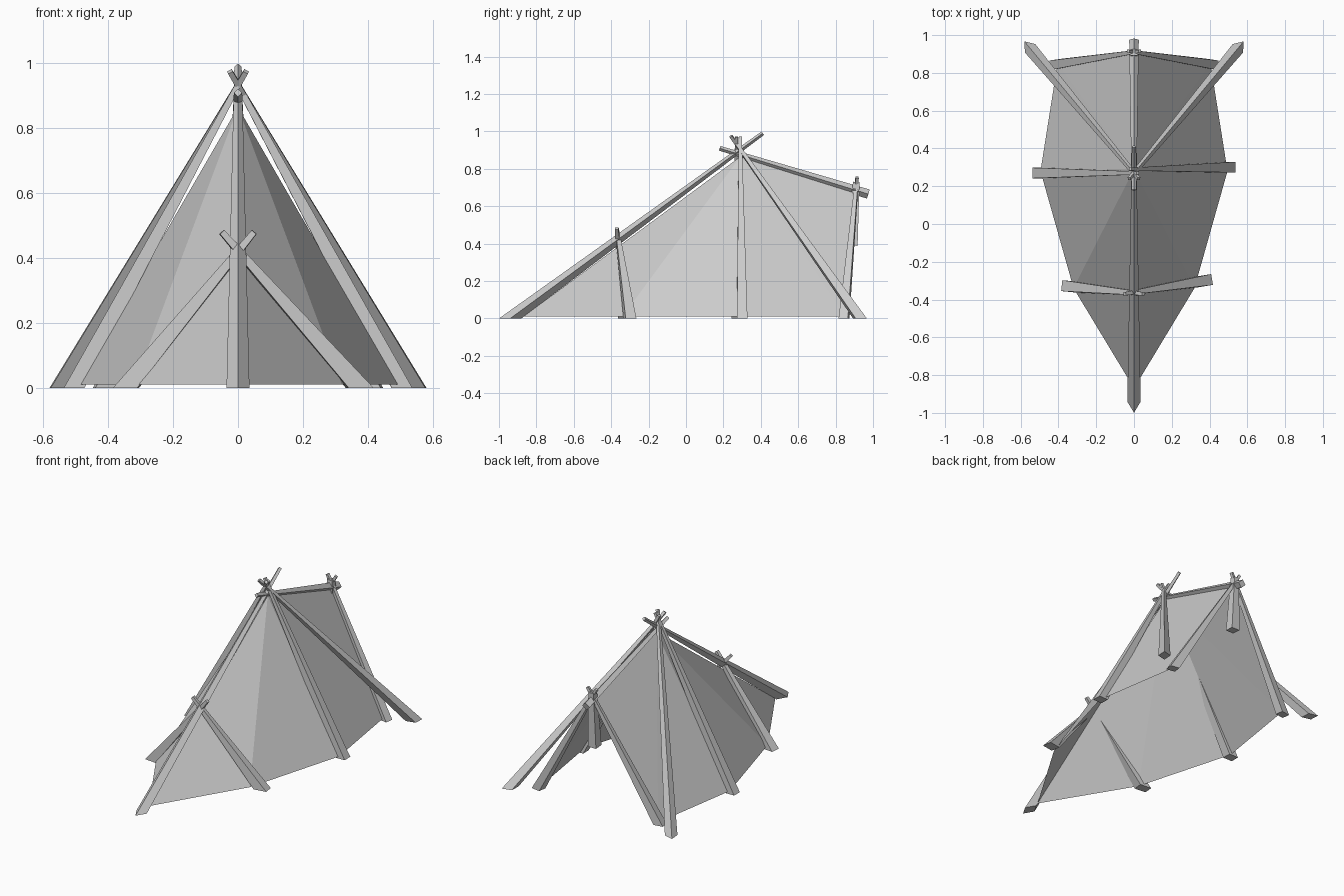
import bpy
import bmesh
import math
from mathutils import Vector

cube = bpy.data.objects.get("Cube")
if cube:
    bpy.data.objects.remove(cube, do_unlink=True)

grey = bpy.data.materials.new("pale_grey")
grey.use_nodes = True
colour = (0.6, 0.6, 0.6, 1)
grey.diffuse_color = colour
grey.node_tree.nodes["Principled BSDF"].inputs["Base Color"].default_value = colour


def add_object(name, bm):
    mesh = bpy.data.meshes.new(name)
    bm.to_mesh(mesh)
    bm.free()
    mesh.materials.append(grey)
    obj = bpy.data.objects.new(name, mesh)
    bpy.context.collection.objects.link(obj)
    return obj


def pole(name, foot, tip, foot_width, tip_width, edge_up=False, grounded=True):
    """Tapered square pole; a grounded foot is cut level with the ground."""
    foot, tip = Vector(foot), Vector(tip)
    axis = (tip - foot).normalized()
    side = axis.cross(Vector((0, 0, 1)))
    side = side.normalized() if side.length > 0.05 else Vector((1, 0, 0))
    up = side.cross(axis)
    start = 0 if edge_up else math.pi / 4
    bm = bmesh.new()
    rings = []
    for centre, width in ((foot, foot_width), (tip, tip_width)):
        ring = []
        for i in range(4):
            angle = start + i * math.pi / 2
            offset = (side * math.cos(angle) + up * math.sin(angle)) * width * math.sqrt(0.5)
            if grounded and centre is foot:
                offset -= axis * (offset.z / axis.z)
            ring.append(bm.verts.new(centre + offset))
        rings.append(ring)
    low, high = rings
    for i in range(4):
        j = (i + 1) % 4
        bm.faces.new((low[i], low[j], high[j], high[i]))
    bm.faces.new(low[::-1])
    bm.faces.new(high)
    bmesh.ops.recalc_face_normals(bm, faces=bm.faces)
    return add_object(name, bm)


# Canvas: a folded sheet on each side, open at the back and underneath
bm = bmesh.new()
nose = bm.verts.new((0, -0.87, 0.02))
apex = bm.verts.new((0, 0.29, 0.875))
rear_top = bm.verts.new((0, 0.915, 0.69))
for s in (-1, 1):
    front_hem = bm.verts.new((s * 0.32, -0.34, 0.02))
    middle_hem = bm.verts.new((s * 0.495, 0.28, 0.02))
    rear_hem = bm.verts.new((s * 0.405, 0.85, 0.02))
    border = [nose, front_hem, middle_hem, rear_hem, rear_top]
    for a, b in zip(border, border[1:]):
        bm.faces.new((apex, a, b) if s > 0 else (apex, b, a))
add_object("canvas", bm)

# Ridge poles
pole("front_ridge_pole", (0, -0.94, 0.01), (0, 0.41, 1.0), 0.05, 0.016, edge_up=True)
pole("rear_ridge_pole", (0, 0.975, 0.675), (0, 0.18, 0.92), 0.036, 0.018,
     edge_up=True, grounded=False)

# Crossed pole pairs along the sides
for s, side in ((1, "left"), (-1, "right")):
    pole(f"front_{side}_pole", (s * 0.36 + 0.015, -0.315 + s * 0.015, 0.01),
         (s * -0.05, -0.37, 0.49), 0.058, 0.018)
    pole(f"middle_{side}_pole", (s * 0.505, 0.285 + s * 0.015, 0.01),
         (s * -0.02, 0.28 + s * 0.01, 0.98), 0.056, 0.016)
    pole(f"rear_{side}_pole", (s * 0.415, 0.845, 0.01),
         (s * -0.03, 0.915, 0.765), 0.05, 0.016)
    pole(f"back_brace_{side}", (s * 0.55, 0.93, 0.01),
         (s * -0.025, 0.24, 0.985), 0.05, 0.016, edge_up=True)

# Short post hanging at the rear crossing
pole("hanging_post", (0, 0.89, 0.4), (0, 0.91, 0.74), 0.055, 0.035, grounded=False)

# Settle everything on the ground
bpy.context.view_layer.update()
lowest = min(v.co.z for o in bpy.data.objects if o.type == 'MESH' for v in o.data.vertices)
for obj in bpy.data.objects:
    if obj.type == 'MESH':
        obj.location.z -= lowest
